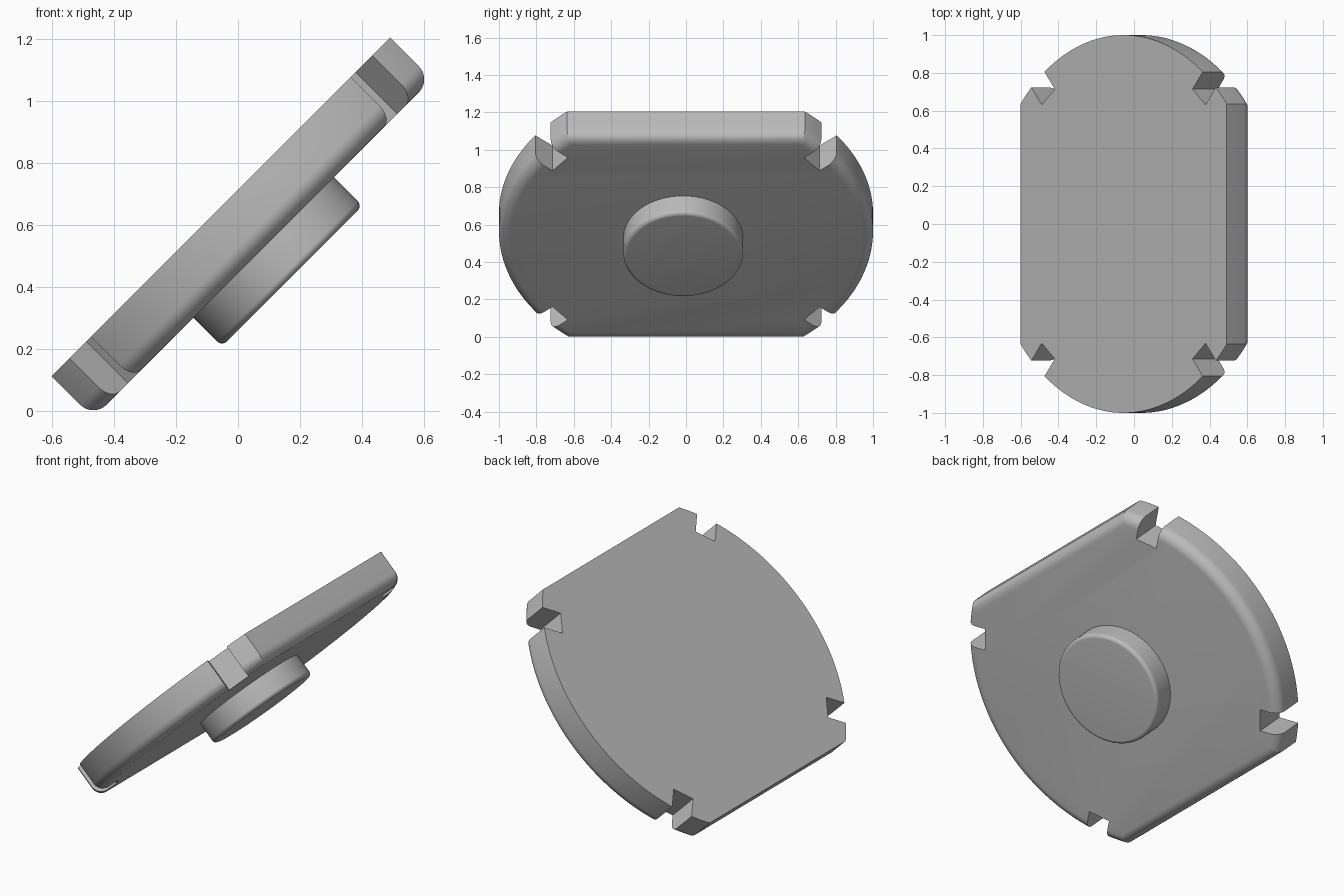
import bpy, bmesh, math
from mathutils import Matrix, Vector

cube = bpy.data.objects.get("Cube")
if cube:
    bpy.data.objects.remove(cube, do_unlink=True)

mat = bpy.data.materials.new("mid grey")
mat.use_nodes = True
GREY = (0.5, 0.5, 0.5, 1)
mat.diffuse_color = GREY
mat.node_tree.nodes["Principled BSDF"].inputs["Base Color"].default_value = GREY

# The whole model leans 45 degrees about y; parts are built flat first
TILT = Matrix.Translation((-0.055, 0, 0.658)) @ Matrix.Rotation(math.radians(-45), 4, 'Y')
THICK, HALF_LENGTH = 0.19, 0.772


def arc(radius, start, end, steps, cx=0, cy=0):
    angles = [start + (end - start) * i / steps for i in range(steps + 1)]
    return [(cx + radius * math.cos(a), cy + radius * math.sin(a)) for a in angles]


def prism(name, outline, top, bottom, fillet=0):
    """Extrude an outline down from top to bottom and round its lower rim."""
    bm = bmesh.new()
    face = bm.faces.new([bm.verts.new((x, y, bottom)) for x, y in outline])
    rim = list(face.edges)
    ext = bmesh.ops.extrude_face_region(bm, geom=[face], use_keep_orig=True)
    moved = [g for g in ext["geom"] if isinstance(g, bmesh.types.BMVert)]
    bmesh.ops.translate(bm, verts=moved, vec=Vector((0, 0, top - bottom)))
    bmesh.ops.recalc_face_normals(bm, faces=bm.faces)
    if fillet:
        bmesh.ops.bevel(bm, geom=rim, offset=fillet, segments=8, profile=0.5,
                        affect='EDGES')
    mesh = bpy.data.meshes.new(name)
    bm.to_mesh(mesh)
    bm.free()
    mesh.materials.append(mat)
    obj = bpy.data.objects.new(name, mesh)
    bpy.context.collection.objects.link(obj)
    obj.matrix_world = TILT
    return obj


def smooth(obj):
    bpy.ops.object.select_all(action='DESELECT')
    obj.select_set(True)
    bpy.context.view_layer.objects.active = obj
    bpy.ops.object.shade_smooth_by_angle(angle=math.radians(25))


# Round plate with two flat ends
corner = math.acos(HALF_LENGTH)
side = arc(1, corner, math.pi - corner, 64)
plate = prism("plate", side + [(-x, -y) for x, y in side], 0, -THICK, 0.06)

# Four square notches cut into the rim
for sx in (-1, 1):
    for sy in (-1, 1):
        d = Vector((sx * math.cos(math.radians(50)), sy * math.sin(math.radians(50))))
        t = Vector((-d.y, d.x)) * 0.064
        box = [d * 0.878 - t, d * 1.1 - t, d * 1.1 + t, d * 0.878 + t]
        cutter = prism("notch_cutter", box, 0.1, -THICK - 0.1)
        cutter.hide_render = True
        bpy.context.view_layer.objects.active = plate
        mod = plate.modifiers.new("notch", 'BOOLEAN')
        mod.operation, mod.solver, mod.object = 'DIFFERENCE', 'EXACT', cutter
        bpy.ops.object.modifier_apply(modifier=mod.name)
        bpy.data.objects.remove(cutter, do_unlink=True)
smooth(plate)

# Round boss under the plate
ring = arc(0.32, 0, math.tau, 64, 0.005, -0.015)[:-1]
smooth(prism("round_boss", ring, -THICK + 0.005, -THICK - 0.13, 0.022))
